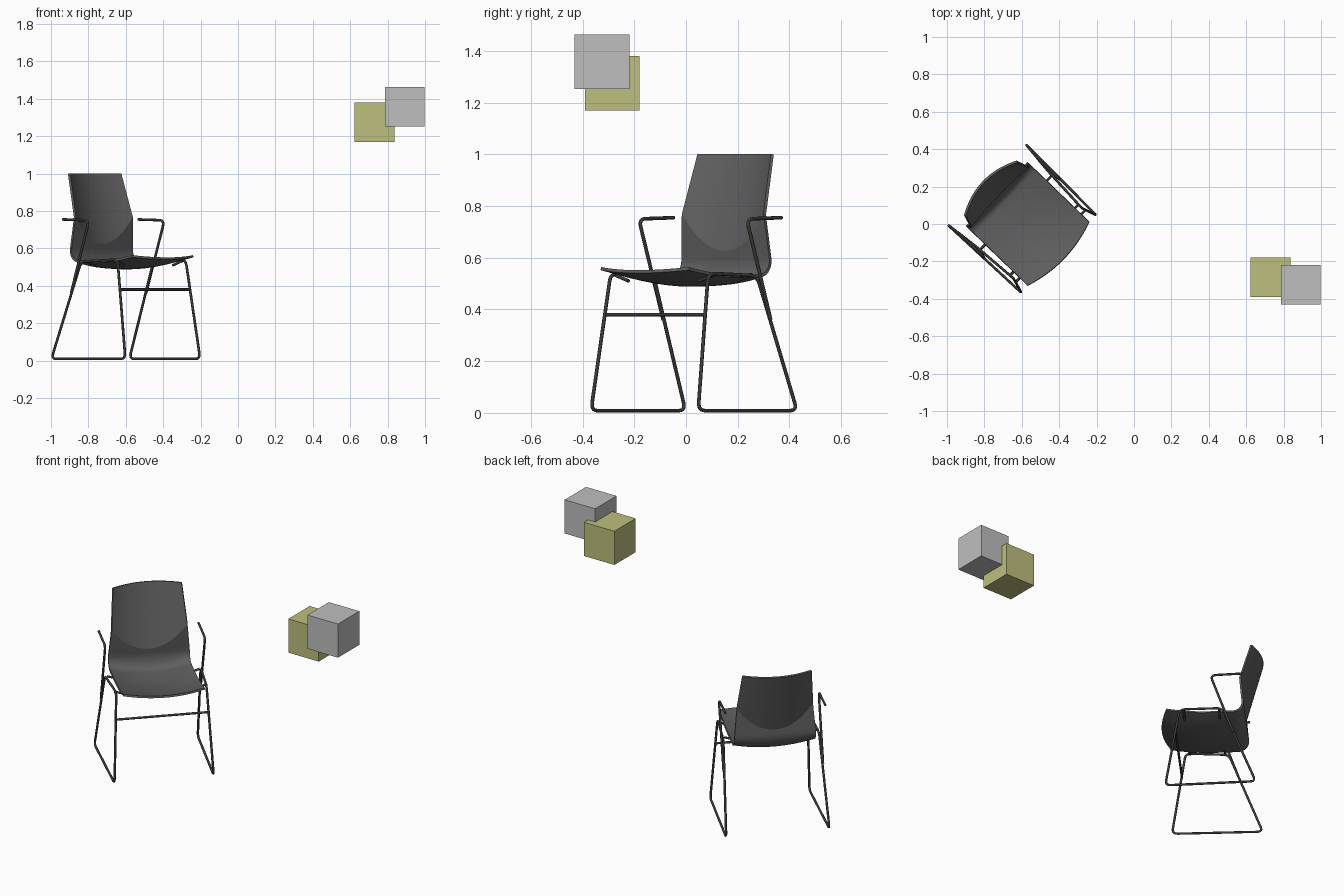
import bpy, bmesh, math
from mathutils import Matrix, Vector

if "Cube" in bpy.data.objects:
    bpy.data.objects.remove(bpy.data.objects["Cube"], do_unlink=True)


def material(name, rgb):
    m = bpy.data.materials.new(name)
    m.use_nodes = True
    m.diffuse_color = (*rgb, 1)
    m.node_tree.nodes["Principled BSDF"].inputs["Base Color"].default_value = (*rgb, 1)
    return m


SHELL = material("dark grey shell", (0.115, 0.115, 0.115))
TUBE = material("charcoal tube", (0.045, 0.045, 0.042))
GREY = material("light grey", (0.52, 0.52, 0.52))
OLIVE = material("olive yellow", (0.52, 0.52, 0.21))

# the chair is turned on its spot
PLACE = Matrix.Translation((-0.595, 0.026, 0)) @ Matrix.Rotation(math.radians(46), 4, "Z")


def select_only(ob):
    bpy.ops.object.select_all(action="DESELECT")
    ob.select_set(True)
    bpy.context.view_layer.objects.active = ob


def add_mesh(name, bm, mat):
    me = bpy.data.meshes.new(name)
    bm.to_mesh(me)
    bm.free()
    me.materials.append(mat)
    ob = bpy.data.objects.new(name, me)
    bpy.context.collection.objects.link(ob)
    return ob


def rounded(points, radius, closed, steps=6):
    """Replace each corner of a path with a small curve."""
    pts = [Vector(p) for p in points]
    out = []
    for i, p in enumerate(pts):
        if not closed and i in (0, len(pts) - 1):
            out.append(p)
            continue
        a = p + (pts[i - 1] - p).normalized() * radius
        b = p + (pts[(i + 1) % len(pts)] - p).normalized() * radius
        for k in range(steps + 1):
            t = k / steps
            out.append(a * (1 - t) ** 2 + p * 2 * t * (1 - t) + b * t * t)
    return out


def tube(name, points, radius=0.007, bend=0.035, closed=False):
    cu = bpy.data.curves.new(name, "CURVE")
    cu.dimensions = "3D"
    cu.bevel_depth = radius
    cu.bevel_resolution = 2
    cu.use_fill_caps = True
    path = rounded(points, bend, closed)
    sp = cu.splines.new("POLY")
    sp.points.add(len(path) - 1)
    for q, p in zip(sp.points, path):
        q.co = (*p, 1)
    sp.use_cyclic_u = closed
    cu.materials.append(TUBE)
    ob = bpy.data.objects.new(name, cu)
    bpy.context.collection.objects.link(ob)
    ob.matrix_world = PLACE
    select_only(ob)
    bpy.ops.object.convert(target="MESH")
    bpy.ops.object.shade_smooth_by_angle(angle=math.radians(50))


# seat and backrest: one bent shell, s runs across from -1 to 1
SEAT_HALF, BEND_Y, BEND_R, TOP = 0.237, 0.128, 0.06, 1.0


def shell_column(s):
    bow = 1 - s * s
    col = []
    # dished seat with bowed front edge
    for k in range(13):
        t = k / 12
        y = -0.266 + (BEND_Y + 0.266) * t
        z = 0.53 + 0.4 * min(y, 0) ** 2 - bow * (0.036 - 0.34 * y * y)
        col.append((s * SEAT_HALF, y - 0.04 * bow * (1 - t) ** 2, z))
    # curve up into the back
    for k in range(1, 11):
        a = math.pi / 2 * k / 10
        col.append((s * SEAT_HALF, BEND_Y + BEND_R * math.sin(a),
                    0.53 + BEND_R * (1 - math.cos(a)) - 0.03 * bow * math.cos(a)))
    # flat lower panel meets curved upper panel at a V-shaped crease
    low = 0.53 + BEND_R
    crease = (0.2833 - 0.053 * bow) / 0.368

    def half(z):
        return SEAT_HALF - 0.09 * (z - low)

    for k in range(1, 7):
        z = low + (crease - low) * k / 6
        col.append((s * half(z), 0.2413 - 0.09 * z, z))
    for k in range(1, 9):
        z = crease + (TOP - crease) * k / 8
        col.append((s * half(z), -0.042 + 0.053 * bow + 0.278 * z, z))
    return col


bm = bmesh.new()
N = 24
cols = [[bm.verts.new(p) for p in shell_column(-1 + 2 * i / N)] for i in range(N + 1)]
for c, d in zip(cols, cols[1:]):
    for j in range(len(c) - 1):
        bm.faces.new((c[j], d[j], d[j + 1], c[j + 1]))
shell = add_mesh("seat_shell", bm, SHELL)
solid = shell.modifiers.new("thickness", "SOLIDIFY")
solid.thickness, solid.offset = 0.012, 0
shell.matrix_world = PLACE
select_only(shell)
bpy.ops.object.modifier_apply(modifier="thickness")
bpy.ops.object.shade_smooth_by_angle(angle=math.radians(15))

# sled loops, arms and seat brackets on both sides
for side, m in (("left", 1), ("right", -1)):
    tube(side + "_sled_loop", [(m * 0.3, 0.27, 0.009), (m * 0.288, -0.268, 0.009),
                               (m * 0.262, -0.185, 0.54), (m * 0.278, 0.07, 0.53)], closed=True)
    tube(side + "_arm", [(m * 0.289, 0.135, 0.36), (m * 0.29, 0, 0.75), (m * 0.29, 0.195, 0.755)])
    for part, y in (("front", -0.16), ("back", 0.05)):
        tube(f"{side}_{part}_bracket", [(m * 0.268, y, 0.535), (m * 0.19, y, 0.51)])
tube("front_crossbar", [(-0.27, -0.207, 0.38), (0.27, -0.207, 0.38)])

# floating cubes
for name, mat, centre in (("olive_cube", OLIVE, (0.73, -0.285, 1.275)),
                          ("grey_cube", GREY, (0.892, -0.325, 1.358))):
    bm = bmesh.new()
    bmesh.ops.create_cube(bm, size=0.212)
    add_mesh(name, bm, mat).location = centre
